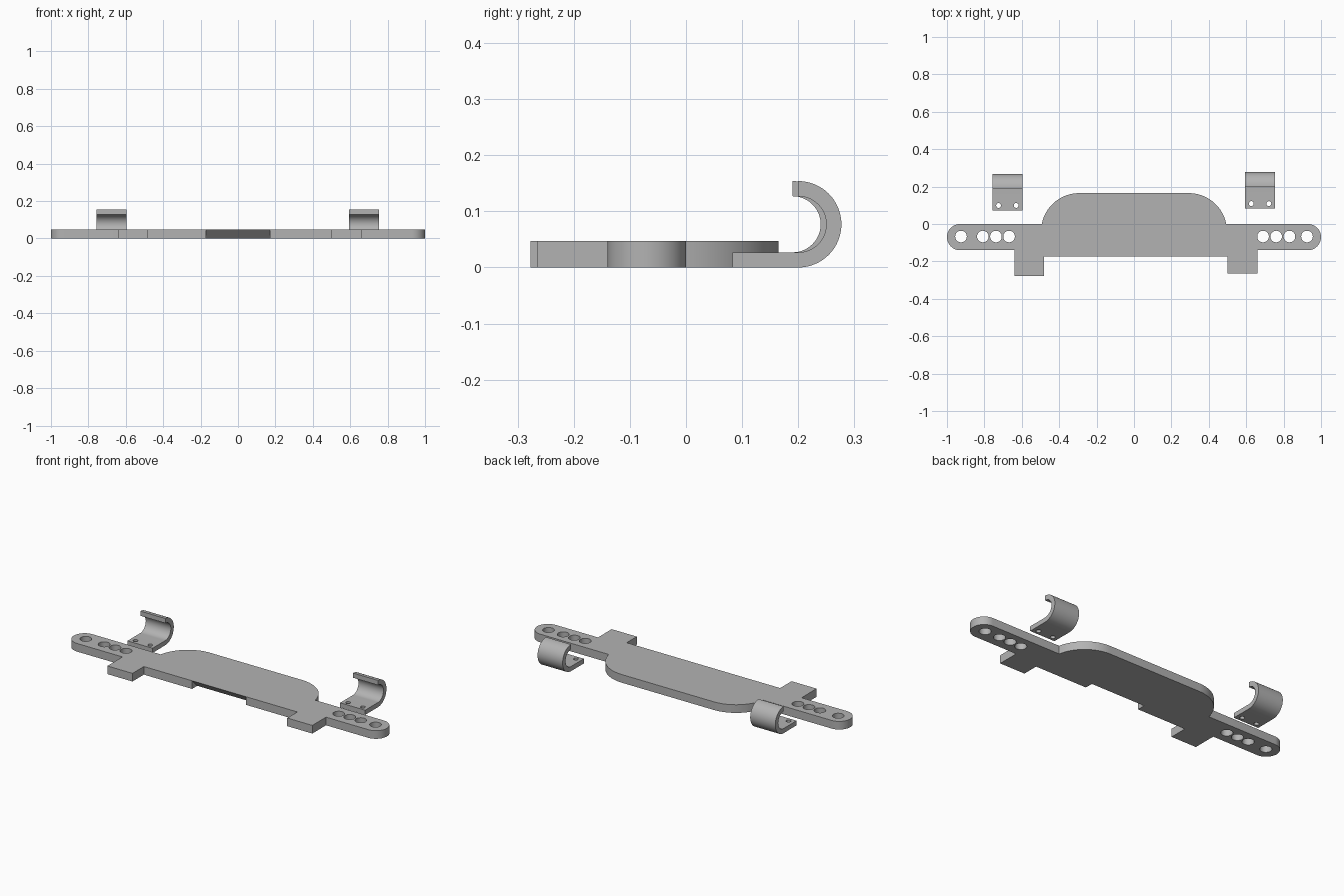
import bpy, bmesh, math
from mathutils import Vector

if "Cube" in bpy.data.objects:
    bpy.data.objects.remove(bpy.data.objects["Cube"], do_unlink=True)

grey = bpy.data.materials.new("plain grey")
grey.use_nodes = True
colour = (0.45, 0.45, 0.45, 1)
grey.diffuse_color = colour
grey.node_tree.nodes["Principled BSDF"].inputs["Base Color"].default_value = colour

THICK = 0.047


def arc(cx, cy, r, start, end, n):
    angles = [math.radians(start + (end - start) * i / n) for i in range(n + 1)]
    return [(cx + r * math.cos(a), cy + r * math.sin(a)) for a in angles]


def prism(name, profile, low, high, along="z"):
    """Extrude a 2D profile: (x, y) along z, or (y, z) along x."""
    place = (lambda a, b, d: (a, b, d)) if along == "z" else (lambda a, b, d: (d, a, b))
    bm = bmesh.new()
    face = bm.faces.new([bm.verts.new(place(a, b, low)) for a, b in profile])
    new = bmesh.ops.extrude_face_region(bm, geom=[face])["geom"]
    shift = Vector(place(0, 0, high - low))
    bmesh.ops.translate(bm, vec=shift, verts=[v for v in new if isinstance(v, bmesh.types.BMVert)])
    bmesh.ops.recalc_face_normals(bm, faces=bm.faces)
    mesh = bpy.data.meshes.new(name)
    bm.to_mesh(mesh)
    bm.free()
    mesh.materials.append(grey)
    obj = bpy.data.objects.new(name, mesh)
    bpy.context.collection.objects.link(obj)
    return obj


def activate(obj):
    bpy.ops.object.select_all(action="DESELECT")
    obj.select_set(True)
    bpy.context.view_layer.objects.active = obj


def cut(obj, cutters):
    activate(obj)
    for cutter in cutters:
        cutter.hide_render = True
        mod = obj.modifiers.new("cut", "BOOLEAN")
        mod.operation, mod.solver, mod.object = "DIFFERENCE", "EXACT", cutter
        bpy.ops.object.modifier_apply(modifier=mod.name)
        bpy.data.objects.remove(cutter, do_unlink=True)


def smooth(obj):
    activate(obj)
    bpy.ops.object.shade_smooth_by_angle(angle=math.radians(30))


def hole(x, y, r):
    return prism("hole_cutter", arc(x, y, r, 0, 348.75, 31), -0.1, 0.1)


# Plate: rounded arms, front tabs and a domed back edge
outline = (
    arc(0.93, -0.07, 0.07, -90, 90, 24)
    + arc(0.293, -0.039, 0.204, 11, 90, 20)
    + arc(-0.293, -0.039, 0.204, 90, 169, 20)
    + arc(-0.93, -0.07, 0.07, 90, 270, 24)
    + [(-0.64, -0.14), (-0.64, -0.277), (-0.48, -0.277), (-0.48, -0.173),
       (0.5, -0.173), (0.5, -0.265), (0.66, -0.265), (0.66, -0.14)]
)
plate = prism("mounting_plate", outline, 0, THICK)

# Arm holes and the sloped undercut on the front edge
arm_holes = [-0.925, -0.808, -0.738, -0.668, 0.69, 0.76, 0.831, 0.925]
undercut = prism("undercut_cutter", [(-0.183, THICK + 0.01), (-0.183, -0.01), (-0.116, -0.01),
                                     (-0.173, THICK)], -0.172, 0.172, "x")
cut(plate, [hole(x, -0.067, 0.031) for x in arm_holes] + [undercut])
smooth(plate)

# Hooks: flat foot with two screw holes, curling up into a half ring
for side, x, back in (("right", -0.677, 0.19), ("left", 0.674, 0.2)):
    profile = ([(back - 0.117, 0.027), (back - 0.117, 0)]
               + arc(back, 0.077, 0.077, -90, 90, 32)
               + arc(back, 0.077, 0.05, 90, -90, 32))
    hook = prism(side + "_hook", profile, x - 0.08, x + 0.08, "x")
    cut(hook, [hole(x + dx, back - 0.091, 0.013) for dx in (-0.047, 0.047)])
    smooth(hook)
